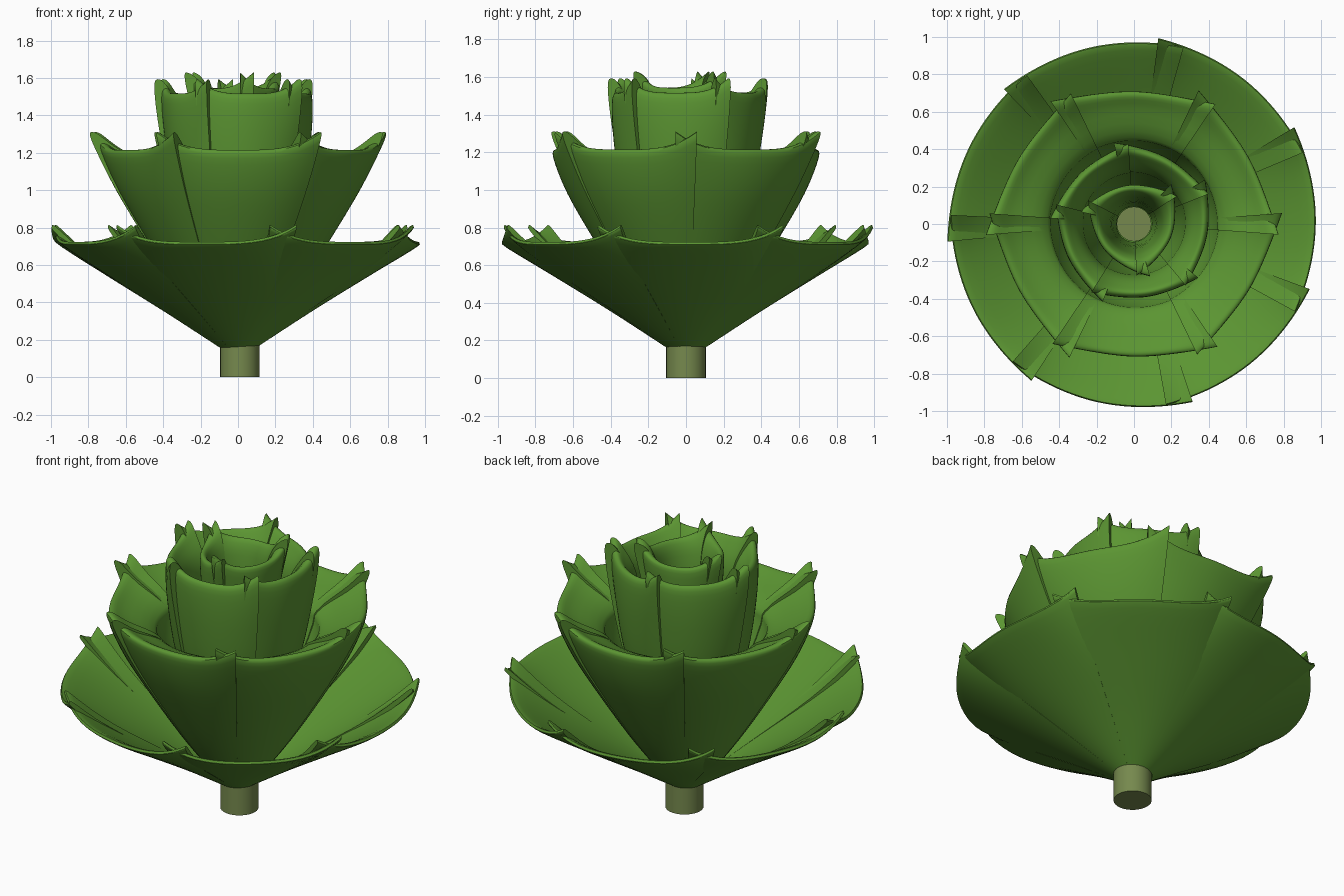
import bpy, math
from mathutils import Vector

if "Cube" in bpy.data.objects:
    bpy.data.objects.remove(bpy.data.objects["Cube"])


def material(name, rgb):
    m = bpy.data.materials.new(name)
    m.use_nodes = True
    m.diffuse_color = (*rgb, 1)
    bsdf = m.node_tree.nodes["Principled BSDF"]
    bsdf.inputs["Base Color"].default_value = (*rgb, 1)
    bsdf.inputs["Roughness"].default_value = 0.7
    return m


GREEN = material("leaf green", (0.105, 0.30, 0.032))
OLIVE = material("stem olive", (0.18, 0.25, 0.075))


def smooth_object(ob, angle):
    bpy.ops.object.select_all(action="DESELECT")
    ob.select_set(True)
    bpy.context.view_layer.objects.active = ob
    bpy.ops.object.shade_smooth_by_angle(angle=math.radians(angle))


def spline(points, steps=4):
    """Smooth curve through the profile points."""
    p = [Vector(q) for q in points]
    p = [2 * p[0] - p[1]] + p + [2 * p[-1] - p[-2]]
    out = []
    for i in range(1, len(p) - 2):
        a, b, c, d = p[i - 1:i + 3]
        for s in range(steps):
            t = s / steps
            out.append(0.5 * (2 * b + (c - a) * t + (2 * a - 5 * b + 4 * c - d) * t ** 2
                              + (3 * b - a - 3 * c + d) * t ** 3))
    return out + [p[-2]]


def petal(name, profile, start, span, bulge, lift, overlap, stagger, segments=22):
    """Swept wedge whose ends flare up and overlap the neighbouring petals."""
    prof = spline(profile)
    rmax = max(q.x for q in prof)
    zmax = max(q.y for q in prof)
    n = len(prof)
    verts, faces = [], []
    for i in range(segments + 1):
        u = -overlap + (1 + 2 * overlap) * i / segments
        side = 2 * u - 1
        corner = abs(side) ** 2.6
        ang = math.radians(start + span * u)
        for q in prof:
            w = (q.x / rmax) ** 4 * (q.y / zmax) ** 3
            r = q.x * (1 + bulge * corner * w) + stagger * side * (q.x / rmax) ** 2
            z = q.y + lift * corner * abs(side) * w
            verts.append((r * math.cos(ang), r * math.sin(ang), z))
    for i in range(segments):
        for j in range(n - 1):
            a = i * n + j
            faces.append((a, a + n, a + n + 1, a + 1))
    # close both flap ends
    faces.append(tuple(range(n)))
    faces.append(tuple(reversed(range(segments * n, segments * n + n))))
    me = bpy.data.meshes.new(name)
    me.from_pydata(verts, [], faces)
    me.materials.append(GREEN)
    ob = bpy.data.objects.new(name, me)
    bpy.context.collection.objects.link(ob)
    smooth_object(ob, 42)


def whorl(name, count, start, **shape):
    span = 360 / count
    for k in range(count):
        petal(f"{name}_{k + 1}", start=start + k * span, span=span, **shape)


# Petal rings from the wide outer saucer to the tight heart
whorl("outer_petal", 7, 27, bulge=0.015, lift=0.055, overlap=0.08, stagger=0.008,
      profile=[(0.1, 0.16), (0.4, 0.355), (0.7, 0.54), (0.94, 0.685), (0.97, 0.715),
               (0.93, 0.71), (0.7, 0.565), (0.4, 0.38), (0.09, 0.18)])
whorl("middle_petal", 6, 0, bulge=0.08, lift=0.065, overlap=0.07, stagger=0.008,
      profile=[(0.1, 0.17), (0.3, 0.44), (0.48, 0.72), (0.63, 0.98), (0.705, 1.17),
               (0.69, 1.215), (0.62, 1.18), (0.46, 1.1), (0.41, 0.95), (0.1, 0.22)])
whorl("inner_petal", 5, 27, bulge=0.09, lift=0.06, overlap=0.07, stagger=0.008,
      profile=[(0.1, 0.18), (0.24, 0.6), (0.34, 0.95), (0.385, 1.25), (0.395, 1.46),
               (0.375, 1.515), (0.34, 1.49), (0.28, 1.38), (0.25, 1.15), (0.1, 0.24)])
whorl("heart_petal", 3, 40, bulge=0.28, lift=0.07, overlap=0.06, stagger=0.008,
      profile=[(0.1, 0.2), (0.16, 0.8), (0.19, 1.2), (0.21, 1.48),
               (0.2, 1.54), (0.17, 1.52), (0.145, 1.4), (0.12, 1.0), (0.095, 0.25)])

# Short stem under the bloom
bpy.ops.mesh.primitive_cylinder_add(vertices=32, radius=0.105, depth=0.17,
                                    location=(0.01, 0, 0.085))
stem = bpy.context.object
stem.name = "stem"
stem.data.materials.append(OLIVE)
smooth_object(stem, 40)
